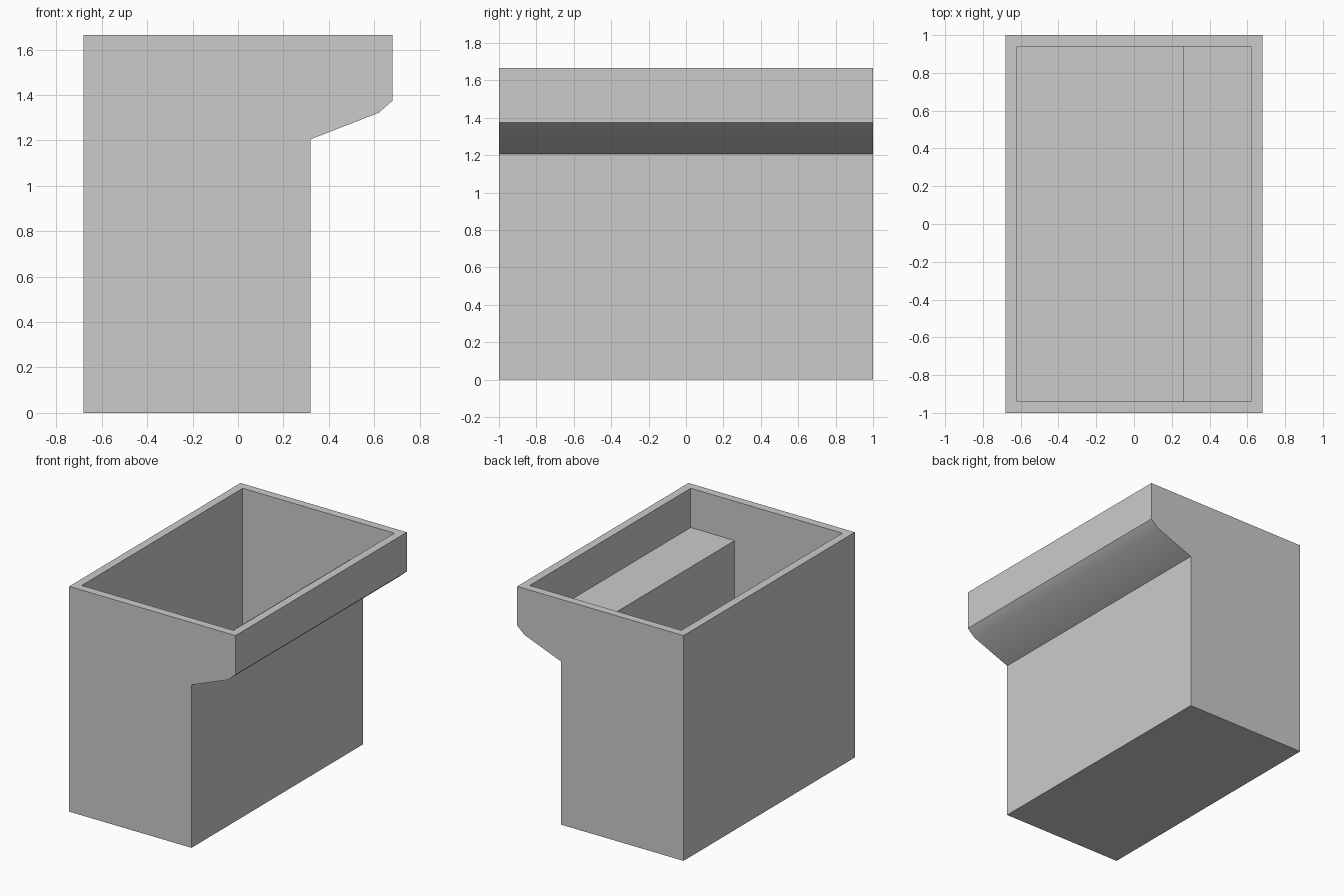
import bpy
import bmesh
import math

if "Cube" in bpy.data.objects:
    bpy.data.objects.remove(bpy.data.objects["Cube"])

WALL = 0.06
HEIGHT = 1.665
LEDGE = 1.375


def extrude_profile(name, profile, half_depth):
    """Extrude an x-z outline along y, centred on y = 0."""
    bm = bmesh.new()
    face = bm.faces.new([bm.verts.new((x, -half_depth, z)) for x, z in profile])
    out = bmesh.ops.extrude_face_region(bm, geom=[face])
    moved = [v for v in out["geom"] if isinstance(v, bmesh.types.BMVert)]
    bmesh.ops.translate(bm, verts=moved, vec=(0, 2 * half_depth, 0))
    bmesh.ops.recalc_face_normals(bm, faces=bm.faces[:])
    mesh = bpy.data.meshes.new(name)
    bm.to_mesh(mesh)
    bm.free()
    obj = bpy.data.objects.new(name, mesh)
    bpy.context.collection.objects.link(obj)
    return obj


# Outer shell with the overhanging lip on the right
bin_body = extrude_profile("bin_body", [
    (-0.68, 0), (0.32, 0), (0.32, 1.205), (0.62, 1.322),
    (0.68, LEDGE), (0.68, HEIGHT), (-0.68, HEIGHT)], 1.0)

# Cavity: deep well with a shallow shelf above the overhang
cavity = extrude_profile("cavity_cutter", [
    (-0.68 + WALL, WALL), (0.32 - WALL, WALL), (0.32 - WALL, LEDGE),
    (0.68 - WALL, LEDGE), (0.68 - WALL, HEIGHT + 0.2),
    (-0.68 + WALL, HEIGHT + 0.2)], 1.0 - WALL)
cavity.hide_render = True

grey = bpy.data.materials.new("grey")
grey.diffuse_color = (0.6, 0.6, 0.6, 1)
grey.use_nodes = True
grey.node_tree.nodes["Principled BSDF"].inputs["Base Color"].default_value = grey.diffuse_color
for obj in (bin_body, cavity):
    obj.data.materials.append(grey)

# Hollow out the shell
cut = bin_body.modifiers.new("hollow", 'BOOLEAN')
cut.operation = 'DIFFERENCE'
cut.solver = 'EXACT'
cut.object = cavity
bpy.context.view_layer.objects.active = bin_body
bin_body.select_set(True)
bpy.ops.object.modifier_apply(modifier=cut.name)
bpy.data.objects.remove(cavity)

# Soft shading under the lip, crisp corners elsewhere
bpy.ops.object.shade_smooth_by_angle(angle=math.radians(30))
